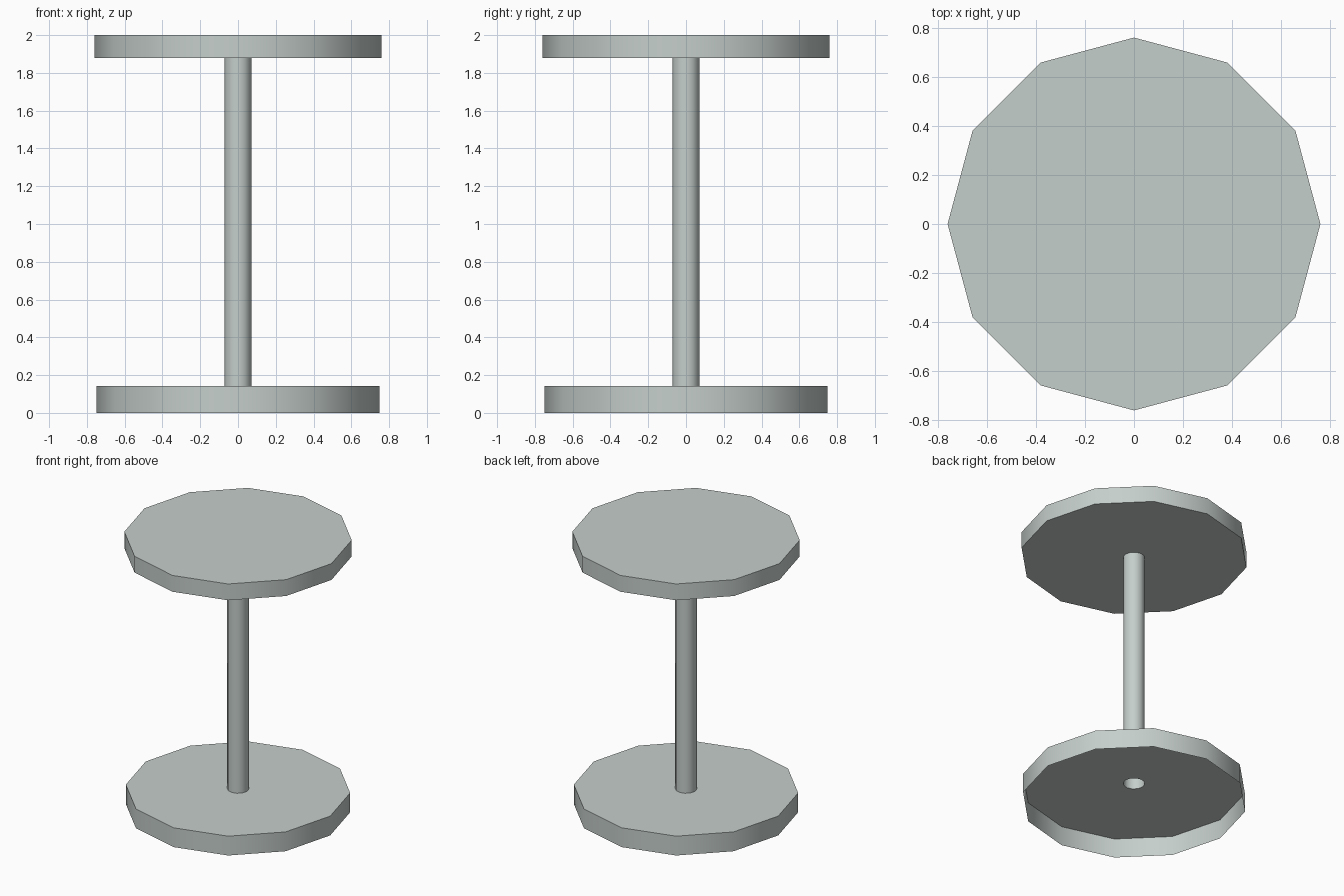
import bpy, bmesh, math

if "Cube" in bpy.data.objects:
    bpy.data.objects.remove(bpy.data.objects["Cube"])

SIDES = 12

metal = bpy.data.materials.new("pale_grey_green")
metal.diffuse_color = (0.56, 0.62, 0.60, 1.0)
metal.use_nodes = True
metal.node_tree.nodes["Principled BSDF"].inputs["Base Color"].default_value = metal.diffuse_color


def lathe(name, profile):
    """Turn an (r, z) profile around z; a radius of 0 closes to a flat cap."""
    bm = bmesh.new()
    previous = None
    for r, z in profile:
        if r == 0:
            bm.faces.new(previous)
            break
        ring = [bm.verts.new((r * math.cos(a), r * math.sin(a), z))
                for a in (2 * math.pi * i / SIDES for i in range(SIDES))]
        if previous:
            for i in range(SIDES):
                j = (i + 1) % SIDES
                bm.faces.new((previous[i], previous[j], ring[j], ring[i]))
        previous = ring
    mesh = bpy.data.meshes.new(name)
    bm.to_mesh(mesh)
    bm.free()
    mesh.materials.append(metal)
    obj = bpy.data.objects.new(name, mesh)
    bpy.context.collection.objects.link(obj)
    bpy.ops.object.select_all(action='DESELECT')
    obj.select_set(True)
    bpy.context.view_layer.objects.active = obj
    bpy.ops.object.shade_smooth_by_angle(angle=math.radians(40))
    return obj


POST_R, BASE_Z, TOP_Z = 0.072, 0.142, 1.88

# Hollow base, open underneath, with a hole where the post meets it
lathe("base", [(0.75, 0), (0.75, BASE_Z), (POST_R, BASE_Z)])
# Open tube between base and top
lathe("post", [(POST_R, BASE_Z), (POST_R, TOP_Z)])
# Flat round top
lathe("table_top", [(POST_R, TOP_Z), (0.76, TOP_Z), (0.76, 2.0), (0, 2.0)])
